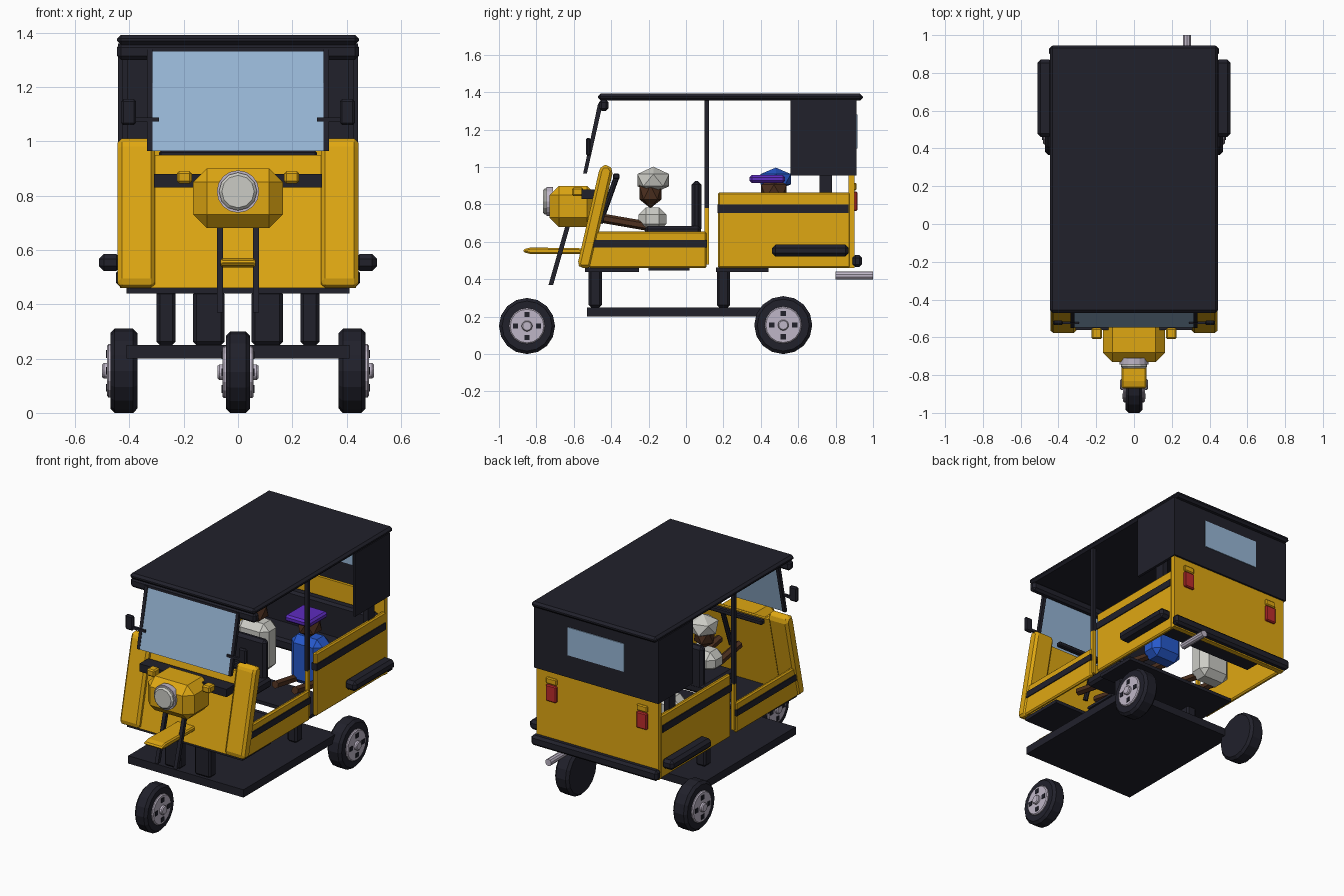
import bpy, bmesh, math
from mathutils import Vector, Matrix

cube = bpy.data.objects.get("Cube")
if cube:
    bpy.data.objects.remove(cube, do_unlink=True)


def material(name, r, g, b):
    m = bpy.data.materials.new(name)
    m.use_nodes = True
    m.diffuse_color = (r, g, b, 1)
    m.node_tree.nodes["Principled BSDF"].inputs["Base Color"].default_value = (r, g, b, 1)
    return m


BLACK = material("charcoal", .015, .015, .024)
YELLOW = material("taxi yellow", .74, .39, .006)
GLASS = material("pale blue glass", .31, .47, .67)
WHITE = material("off white", .60, .60, .56)
METAL = material("wheel metal", .52, .47, .57)
PURPLE = material("purple", .11, .025, .52)
BLUE = material("bright blue", .02, .10, .60)
BROWN = material("brown", .075, .03, .014)
RED = material("tail red", .50, .025, .025)


def finish(name, bm, mat, bevel=0):
    if bevel:
        edges = [e for e in bm.edges if e.calc_face_angle(0) > .6]
        bmesh.ops.bevel(bm, geom=edges, offset=bevel, segments=1, affect='EDGES')
    bmesh.ops.recalc_face_normals(bm, faces=bm.faces)
    mesh = bpy.data.meshes.new(name)
    bm.to_mesh(mesh)
    bm.free()
    mesh.materials.append(mat)
    obj = bpy.data.objects.new(name, mesh)
    bpy.context.scene.collection.objects.link(obj)
    return obj


def box(name, x, y, z, mat, bevel=0):
    """Box from (min, max) pairs."""
    bm = bmesh.new()
    bmesh.ops.create_cube(bm, size=1)
    for v in bm.verts:
        v.co = [(a + b) / 2 + c * (b - a) for (a, b), c in zip((x, y, z), v.co)]
    return finish(name, bm, mat, bevel)


def prism(name, x, profile, mat, bevel=0):
    """Side profile of (y, z) points, extruded across x."""
    bm = bmesh.new()
    face = bm.faces.new([bm.verts.new((x[0], y, z)) for y, z in profile])
    new = bmesh.ops.extrude_face_region(bm, geom=[face])["geom"]
    bmesh.ops.translate(bm, vec=(x[1] - x[0], 0, 0),
                        verts=[g for g in new if isinstance(g, bmesh.types.BMVert)])
    return finish(name, bm, mat, bevel)


def rod(name, a, b, radius, mat, sides=12, bevel=0):
    a, b = Vector(a), Vector(b)
    bm = bmesh.new()
    turn = (b - a).to_track_quat('Z', 'Y').to_matrix().to_4x4()
    bmesh.ops.create_cone(bm, cap_ends=True, segments=sides, radius1=radius, radius2=radius,
                          depth=(b - a).length, matrix=Matrix.Translation((a + b) / 2) @ turn)
    return finish(name, bm, mat, bevel)


def blob(name, centre, size, mat):
    bm = bmesh.new()
    bmesh.ops.create_icosphere(bm, subdivisions=1, radius=1)
    for v in bm.verts:
        v.co = Vector(centre) + Vector([c * s for c, s in zip(v.co, size)])
    return finish(name, bm, mat)


def span(s, a, b):
    return tuple(sorted((s * a, s * b)))


SIDES = (("left", 1), ("right", -1))


# Wheels
def wheel(name, x, y, r, half, faces):
    rod(name + "_tire", (x - half, y, r), (x + half, y, r), r, BLACK, 16, .016)
    for s in faces:
        edge = x + s * half
        rod(name + "_hub", (edge - s * .01, y, r), (edge + s * .012, y, r), r * .64, METAL, 16, .006)
        rod(name + "_cap", (edge, y, r), (edge + s * .03, y, r), .03, METAL, 10, .006)
        for k in range(4):
            cy = y + .062 * math.cos(k * math.pi / 2)
            cz = r + .062 * math.sin(k * math.pi / 2)
            box(name + "_hub_hole", span(1, edge + s * .008, edge + s * .016),
                (cy - .014, cy + .014), (cz - .014, cz + .014), BLACK)


wheel("front_wheel", 0, -.85, .15, .045, (-1, 1))
for side, s in SIDES:
    wheel("rear_wheel_" + side, s * .42, .52, .155, .05, (s,))

# Chassis, posts and floors
box("chassis_plate", (-.41, .41), (-.53, .42), (.2, .25), BLACK)
for side, s in SIDES:
    box("front_chassis_post_" + side, span(s, .05, .165), (-.52, -.45), (.25, .45), BLACK, .012)
    box("rear_chassis_post_" + side, span(s, .23, .3), (.165, .235), (.25, .45), BLACK, .012)
box("front_floor", (-.41, .41), (-.54, -.25), (.44, .462), BLACK)
box("driver_floor", (-.2, .2), (-.2, .02), (.448, .465), BLACK)
box("rear_floor", (-.4, .4), (.16, .44), (.44, .462), BLACK)

# Front end
prism("front_panel", (-.32, .32), [(-.555, .46), (-.535, .46), (-.42, .95), (-.44, .95)], YELLOW)
prism("windshield", (-.32, .32), [(-.548, .965), (-.538, .965), (-.455, 1.33), (-.465, 1.33)], GLASS)
box("front_bar", (-.31, .31), (-.56, -.47), (.83, .88), BLACK)
box("headlight_housing", (-.165, .165), (-.73, -.48), (.68, .9), YELLOW, .05)
rod("headlight_rim", (0, -.745, .815), (0, -.71, .815), .078, METAL, 16)
rod("headlight_lens", (0, -.765, .815), (0, -.73, .815), .07, WHITE, 12, .01)
prism("front_mudguard", (-.065, .065),
      [(-.87, .545), (-.83, .535), (-.52, .535), (-.52, .565), (-.83, .57), (-.87, .56)], YELLOW, .008)
rod("steering_column", (0, -.46, .7), (0, -.37, .95), .015, BLACK, 8)
box("handlebar", (-.29, .29), (-.39, -.355), (.935, .965), BLACK, .006)
for side, s in SIDES:
    prism("leg_shield_" + side, span(s, .305, .443),
          [(-.58, .48), (-.565, .46), (-.51, .46), (-.39, .98), (-.41, 1.01), (-.45, 1.01), (-.465, .98)],
          YELLOW, .015)
    prism("windshield_pillar_" + side, span(s, .315, .335),
          [(-.55, .965), (-.53, .965), (-.445, 1.34), (-.47, 1.34)], BLACK)
    box("mirror_arm_" + side, span(s, .29, .39), (-.53, -.515), (1.072, 1.088), BLACK)
    box("mirror_" + side, span(s, .375, .43), (-.535, -.51), (1.06, 1.155), BLACK, .008)
    box("indicator_" + side, span(s, .17, .225), (-.61, -.55), (.845, .89), YELLOW, .008)
    prism("fork_" + side, span(s, .055, .078),
          [(-.735, .37), (-.71, .37), (-.61, .72), (-.635, .72)], BLACK)

# Roof
box("roof", (-.445, .445), (-.47, .945), (1.355, 1.392), BLACK, .014)
box("roof_visor", (-.445, .445), (-.465, -.415), (1.3, 1.36), BLACK, .014)

# Body sides
for side, s in SIDES:
    box("door_panel_" + side, span(s, .41, .435), (-.52, .11), (.46, .655), YELLOW, .008)
    box("door_stripe_" + side, span(s, .405, .441), (-.5, .112), (.57, .61), BLACK)
    box("rear_side_panel_" + side, span(s, .41, .438), (.17, .88), (.46, .865), YELLOW, .008)
    box("rear_side_stripe_" + side, span(s, .405, .444), (.168, .87), (.755, .8), BLACK)
    box("middle_post_lower_" + side, span(s, .405, .428), (.1, .122), (.48, .78), YELLOW)
    box("middle_post_upper_" + side, span(s, .405, .428), (.098, .122), (.775, 1.36), BLACK)
    box("rear_post_" + side, span(s, .39, .425), (.715, .78), (.8, 1.0), BLACK)
    box("side_curtain_" + side, span(s, .425, .442), (.56, .91), (.955, 1.36), BLACK)
    box("side_bumper_" + side, span(s, .43, .512), (.46, .87), (.522, .585), BLACK, .018)
    box("tail_light_" + side, span(s, .285, .36), (.89, .916), (.765, .87), RED, .006)
    box("tail_indicator_" + side, span(s, .285, .36), (.89, .912), (.875, .915), YELLOW, .006)

# Rear end
box("rear_wall", (-.435, .435), (.868, .9), (.46, .97), YELLOW)
box("rear_curtain", (-.442, .442), (.885, .912), (.955, 1.36), BLACK)
box("rear_window", (-.2, .2), (.88, .917), (1.1, 1.28), GLASS)
box("rear_bumper", (-.45, .45), (.89, .942), (.465, .53), BLACK, .015)
rod("exhaust", (.28, .8, .42), (.28, 1, .42), .022, METAL, 10)

# Seats
box("bench_seat", (-.4, .4), (.6, .86), (.58, .65), BLACK, .015)
box("bench_back", (-.4, .4), (.8, .866), (.6, .86), BLACK, .015)
box("driver_seat", (-.19, .19), (-.22, .08), (.62, .685), BLACK, .015)
box("driver_seat_back", (-.17, .17), (.03, .082), (.65, .925), BLACK, .018)


# Riders
def rider(name, x, y, low, high, shirt):
    box(name + "_torso", (x - .11, x + .11), (y - .075, y + .075), (low, high), shirt, .04)
    for s in (-1, 1):
        rod(name + "_leg", (x + s * .07, y - .03, low + .03), (x + s * .07, y - .26, low + .07),
            .025, BROWN, 6)


rider("driver", 0, -.18, .655, .785, WHITE)
blob("driver_head", (0, -.19, .865), (.07, .07, .085), BROWN)
blob("driver_hat", (0, -.175, .93), (.1, .1, .072), WHITE)
rider("left_passenger", .18, .48, .49, .8, BLUE)
blob("left_passenger_head", (.18, .47, .87), (.08, .08, .08), BROWN)
box("left_passenger_cap", (.09, .27), (.34, .53), (.915, .957), PURPLE, .012)
rider("right_passenger", -.2, .48, .49, .8, WHITE)
blob("right_passenger_head", (-.2, .47, .86), (.08, .08, .08), BROWN)
blob("right_passenger_hat", (-.2, .48, .935), (.095, .095, .062), BLUE)
